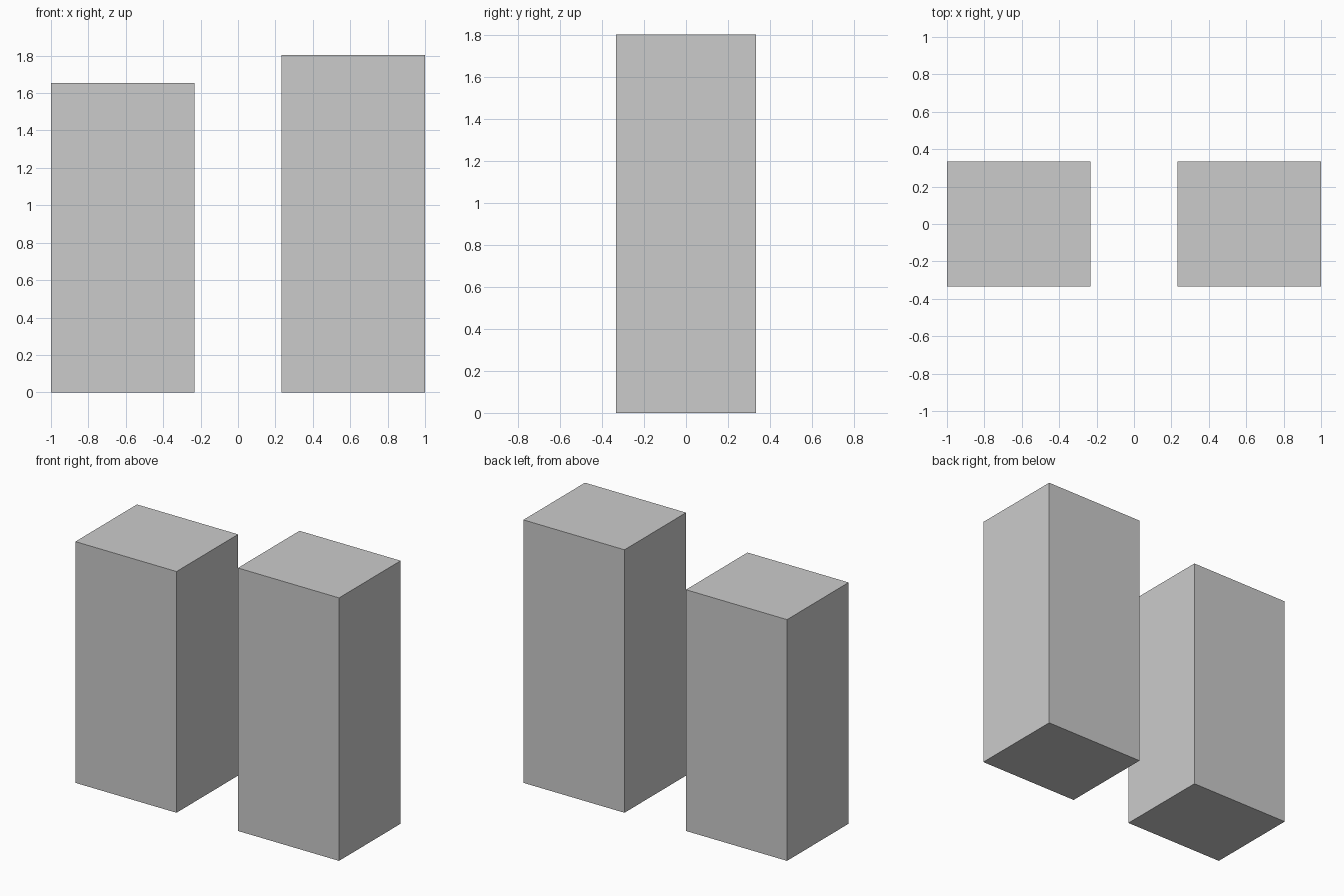
import bpy

if "Cube" in bpy.data.objects:
    bpy.data.objects.remove(bpy.data.objects["Cube"])


def block(name, x_min, x_max, depth, height):
    """Box standing on z = 0, centred on y = 0."""
    bpy.ops.mesh.primitive_cube_add(
        size=1, location=((x_min + x_max) / 2, 0, height / 2))
    obj = bpy.context.object
    obj.name = name
    obj.scale = (x_max - x_min, depth, height)
    bpy.ops.object.transform_apply(location=False, rotation=False, scale=True)
    return obj


INNER, OUTER, DEPTH = 0.233, 1.0, 0.667

# Two matching pillars, the right one slightly taller
block("left_pillar", -OUTER, -INNER, DEPTH, 1.654)
block("right_pillar", INNER, OUTER, DEPTH, 1.803)
